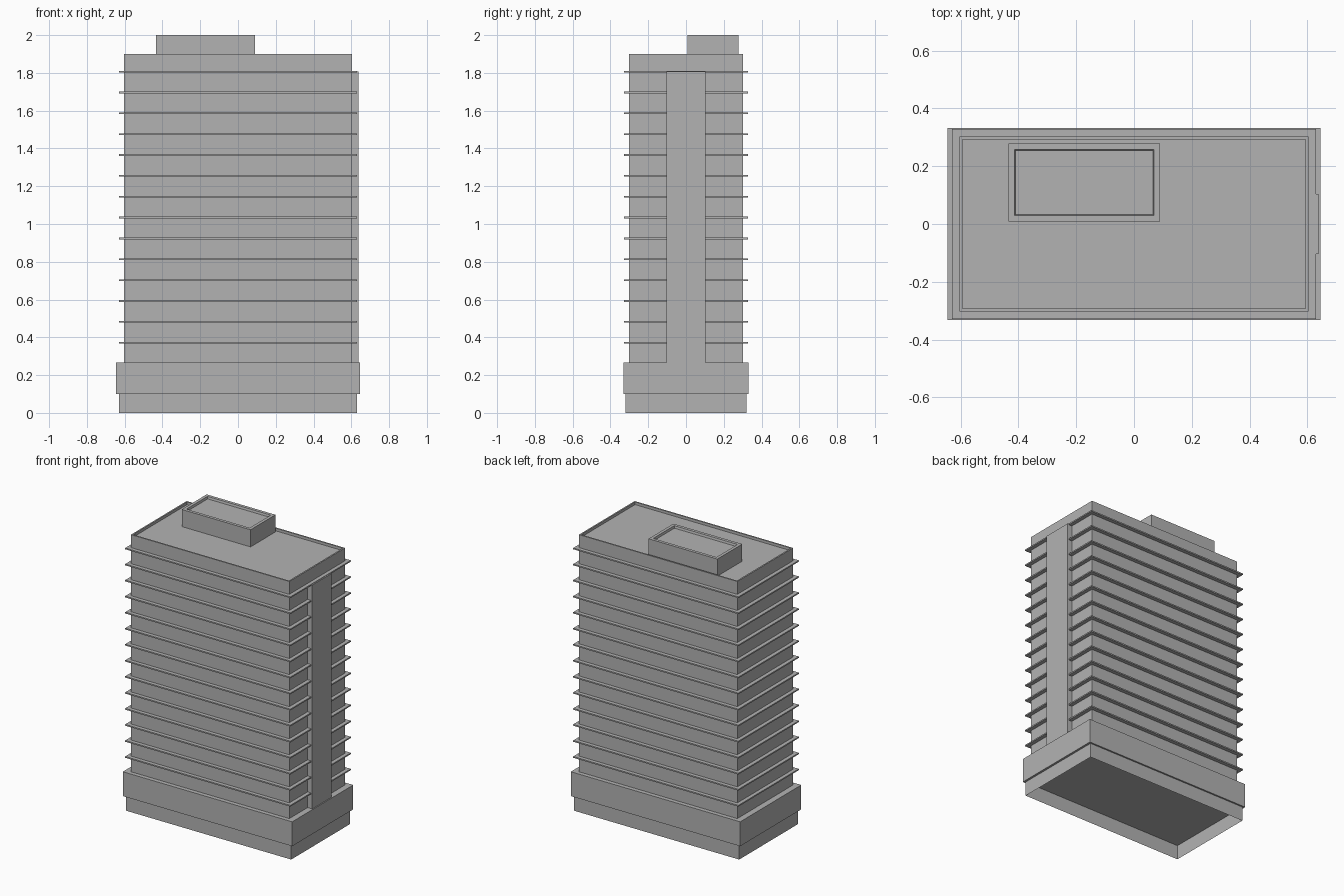
import bpy
import bmesh

cube = bpy.data.objects.get("Cube")
if cube:
    bpy.data.objects.remove(cube, do_unlink=True)

concrete = bpy.data.materials.new("concrete grey")
concrete.use_nodes = True
GREY = (0.45, 0.45, 0.45, 1)
concrete.diffuse_color = GREY
concrete.node_tree.nodes["Principled BSDF"].inputs["Base Color"].default_value = GREY


def block(name, low, high, rim=0, sink=0, taper=0, open_bottom=False):
    """Box between two corners, with an optional sunken top inside a rim."""
    bm = bmesh.new()
    bmesh.ops.create_cube(bm, size=1)
    for v in bm.verts:
        v.co = [a + (b - a) * (c + 0.5) for a, b, c in zip(low, high, v.co)]
    bm.normal_update()
    top = max(bm.faces, key=lambda f: f.normal.z)
    bottom = min(bm.faces, key=lambda f: f.normal.z)
    if rim:
        bmesh.ops.inset_individual(bm, faces=[top], thickness=rim)
        # A second inset keeps the recess walls separate from the rim
        bmesh.ops.inset_individual(bm, faces=[top], thickness=taper or 0.0005)
        for v in top.verts:
            v.co.z -= sink
    if open_bottom:
        bmesh.ops.delete(bm, geom=[bottom], context='FACES_ONLY')
    mesh = bpy.data.meshes.new(name)
    bm.to_mesh(mesh)
    bm.free()
    mesh.materials.append(concrete)
    obj = bpy.data.objects.new(name, mesh)
    bpy.context.collection.objects.link(obj)
    return obj


def centred(name, half_x, half_y, z0, z1, **options):
    return block(name, (-half_x, -half_y, z0), (half_x, half_y, z1), **options)


# Ground floor shell, open underneath, below the wider podium
centred("ground_floor", 0.63, 0.321, 0, 0.1, open_bottom=True)
centred("podium", 0.645, 0.332, 0.1, 0.268)

# Tower with a low roof parapet
centred("tower", 0.603, 0.303, 0.268, 1.9, rim=0.014, sink=0.018)

# Thin projecting floor slabs
slabs = centred("floor_slabs", 0.629, 0.329, 0.367, 0.376)
stack = slabs.modifiers.new("storeys", 'ARRAY')
stack.count = 14
stack.use_relative_offset = False
stack.use_constant_offset = True
stack.constant_offset_displace = (0, 0, 0.1104)

# Vertical shaft on the +x end
block("stair_shaft", (0.6, -0.104, 0.268), (0.638, 0.104, 1.808))

# Rooftop plant room with a shallow sunken top
block("plant_room", (-0.434, 0.008, 1.88), (0.09, 0.279, 2.0),
      rim=0.03, sink=0.015, taper=0.005)
